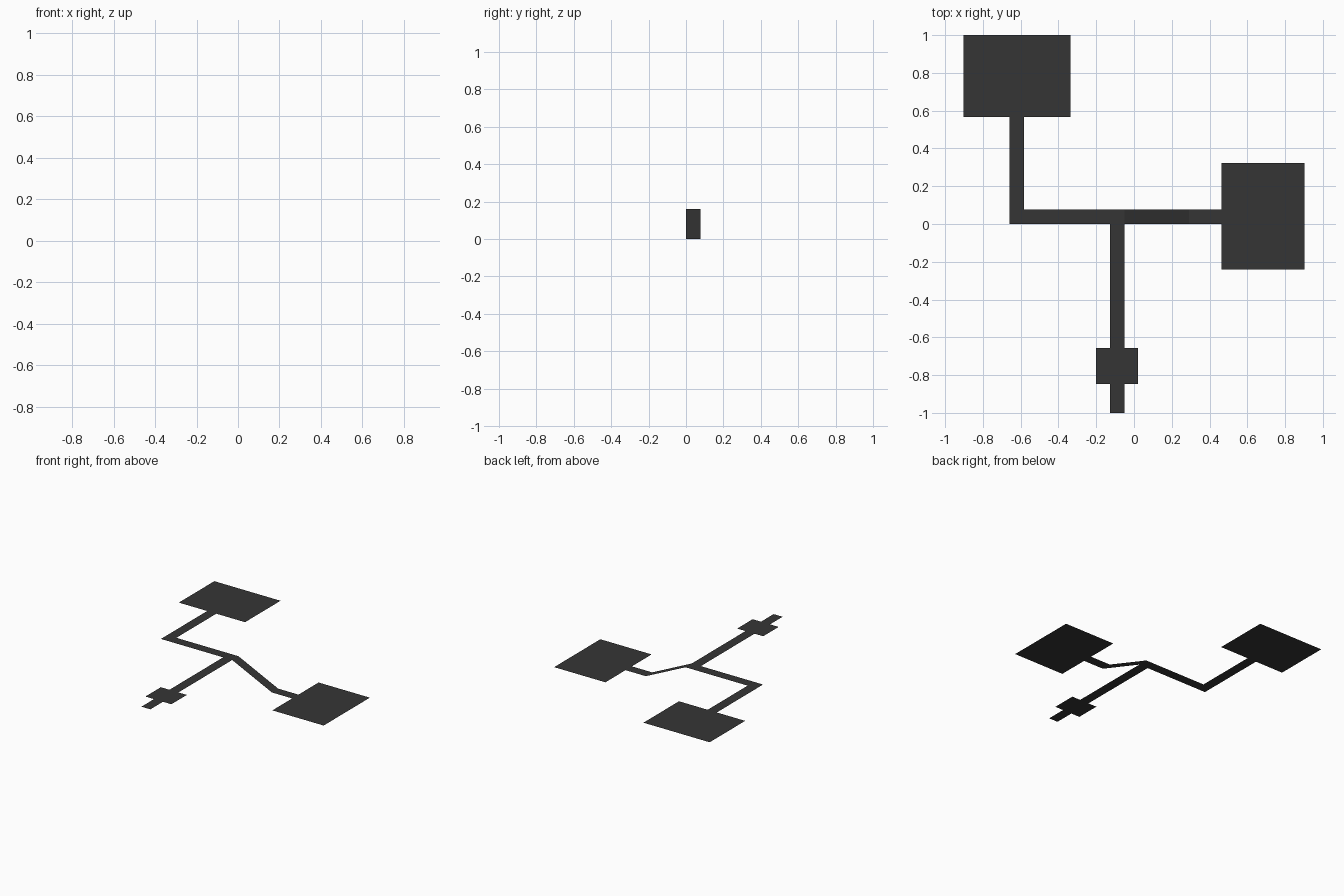
import bpy

if "Cube" in bpy.data.objects:
    bpy.data.objects.remove(bpy.data.objects["Cube"])

# single dark material
dark = bpy.data.materials.new("dark grey")
dark.diffuse_color = (0.036, 0.036, 0.036, 1.0)
dark.use_nodes = True
dark.node_tree.nodes["Principled BSDF"].inputs["Base Color"].default_value = dark.diffuse_color

HIGH, LOW = 0.16, 0.0


def slab(name, x0, x1, y0, y1, z0, z1=None):
    """Flat upward-facing sheet; z1 is the height at the x1 edge (ramps)."""
    z1 = z0 if z1 is None else z1
    mesh = bpy.data.meshes.new(name)
    mesh.from_pydata([(x0, y0, z0), (x1, y0, z1), (x1, y1, z1), (x0, y1, z0)],
                     [], [(0, 1, 2, 3)])
    mesh.materials.append(dark)
    obj = bpy.data.objects.new(name, mesh)
    bpy.context.collection.objects.link(obj)
    return obj


# upper level: large room and L-shaped corridor
slab("upper_room_floor", -0.903, -0.336, 0.566, 1.0, HIGH)
slab("upper_corridor_north", -0.660, -0.582, 0.077, 0.566, HIGH)
slab("upper_corridor_cross", -0.660, -0.050, 0.0, 0.077, HIGH)

# upper level: front corridor running through a small landing
slab("front_corridor", -0.127, -0.050, -0.657, 0.0, HIGH)
slab("front_landing", -0.201, 0.022, -0.846, -0.657, HIGH)
slab("front_corridor_end", -0.127, -0.050, -1.0, -0.846, HIGH)

# ramp down to the lower level
slab("ramp", -0.050, 0.290, 0.0, 0.077, HIGH, LOW)

# lower level: short corridor and room
slab("lower_corridor", 0.290, 0.464, 0.0, 0.077, LOW)
slab("lower_room_floor", 0.464, 0.903, -0.242, 0.323, LOW)
